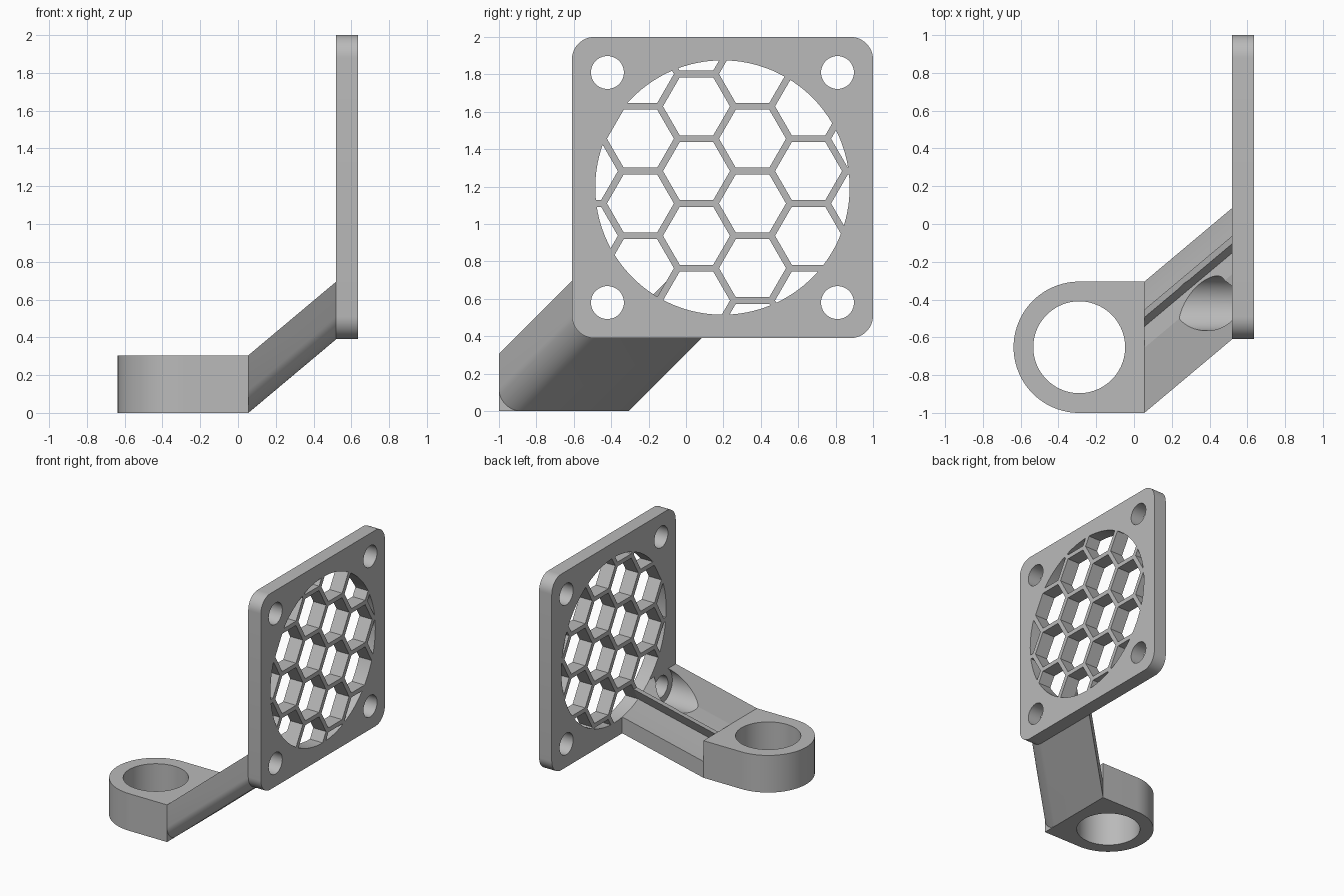
import bpy, bmesh, math
from math import sin, cos, pi
from mathutils import Vector

if "Cube" in bpy.data.objects:
    bpy.data.objects.remove(bpy.data.objects["Cube"], do_unlink=True)

# Shared dimensions
PLATE_X0, PLATE_X1, ARM_X0 = 0.52, 0.635, 0.055
CY, CZ, HALF, CORNER = 0.195, 1.195, 0.805, 0.12
FAN_R, SCREW_OFF, SCREW_R = 0.68, 0.615, 0.088
SLOPE = 0.39 / (PLATE_X0 - ARM_X0)
PITCH, HEX_R = 0.346, 0.179

grey = bpy.data.materials.new("light grey plastic")
grey.use_nodes = True
GREY = (0.49, 0.49, 0.49, 1)
grey.diffuse_color = GREY
grey.node_tree.nodes["Principled BSDF"].inputs["Base Color"].default_value = GREY


def arc(cx, cy, r, a0=0.0, a1=2 * pi, n=64, closed=True):
    steps = n if closed else n - 1
    return [Vector((cx + r * cos(a0 + (a1 - a0) * i / steps),
                    cy + r * sin(a0 + (a1 - a0) * i / steps))) for i in range(n)]


def prisms(name, outlines, place, lo, hi):
    """Extrude 2D outlines between lo and hi; place maps (u, v, depth) to 3D."""
    bm = bmesh.new()
    for pts in outlines:
        ends = [[bm.verts.new(place(p.x, p.y, d)) for p in pts] for d in (lo, hi)]
        bm.faces.new(ends[0])
        bm.faces.new(ends[1])
        for i in range(len(pts)):
            j = (i + 1) % len(pts)
            bm.faces.new((ends[0][i], ends[0][j], ends[1][j], ends[1][i]))
    bmesh.ops.recalc_face_normals(bm, faces=bm.faces)
    me = bpy.data.meshes.new(name)
    bm.to_mesh(me)
    bm.free()
    me.materials.append(grey)
    ob = bpy.data.objects.new(name, me)
    bpy.context.collection.objects.link(ob)
    return ob


def along_x(u, v, d):
    return (d, u, v)


def along_arm(u, v, d):
    s = SLOPE * (d - PLATE_X0)
    return (d, u + s, v + s)


def along_z(u, v, d):
    return (u, v, d)


def cut(ob, cutter):
    mod = ob.modifiers.new("cut", 'BOOLEAN')
    mod.operation, mod.solver, mod.object = 'DIFFERENCE', 'EXACT', cutter
    bpy.context.view_layer.objects.active = ob
    bpy.ops.object.modifier_apply(modifier=mod.name)
    bpy.data.objects.remove(cutter, do_unlink=True)


def clip(poly, point, normal):
    """Keep the part of a convex polygon behind a line."""
    out = []
    for a, b in zip(poly, poly[1:] + poly[:1]):
        da, db = (a - point).dot(normal), (b - point).dot(normal)
        if da <= 0:
            out.append(a)
        if da * db < 0:
            out.append(a.lerp(b, da / (da - db)))
    return out


# Honeycomb openings, each hexagon trimmed to the round fan opening
cells = []
for col in range(-3, 4):
    for row in range(-3, 4):
        centre = Vector((0.056 + col * PITCH * sin(pi / 3),
                         1.283 + (row + 0.5 * (col % 2)) * PITCH))
        poly = arc(CY, CZ, FAN_R, n=128)
        for k in range(6):
            n = Vector((cos(pi / 6 + k * pi / 3), sin(pi / 6 + k * pi / 3)))
            if poly:
                poly = clip(poly, centre + n * HEX_R * cos(pi / 6), n)
        if len(poly) > 2:
            cells.append(poly)

# Fan plate with rounded corners, screw holes and grille
outline = []
inner = HALF - CORNER
for k, (sy, sz) in enumerate(((1, 1), (-1, 1), (-1, -1), (1, -1))):
    outline += arc(CY + sy * inner, CZ + sz * inner, CORNER,
                   k * pi / 2, (k + 1) * pi / 2, 12, False)
plate = prisms("fan_plate", [outline], along_x, PLATE_X0, PLATE_X1)
screws = [arc(CY + sy * SCREW_OFF, CZ + sz * SCREW_OFF, SCREW_R, n=48)
          for sy in (-1, 1) for sz in (-1, 1)]
cut(plate, prisms("grille_cutter", cells + screws, along_x, 0.4, 0.8))

# Slanted arm: the lower corner of the plate carried down to the mount
y0, z0 = CY - HALF, CZ - HALF
section = arc(y0 + CORNER, z0 + CORNER, CORNER, pi, 1.5 * pi, 12, False)
section += [Vector((0.085, z0)), Vector((0.085, 0.695)), Vector((y0, 0.695))]
arm = prisms("slanted_arm", [section], along_arm, ARM_X0, PLATE_X0)
cut(arm, prisms("airflow_cutter", cells, along_arm, -0.05, 0.6))
recess = arc(CY - SCREW_OFF, CZ - SCREW_OFF, 0.145, n=64)
cut(arm, prisms("recess_cutter", [recess], along_x, 0.235, 0.6))

# Mounting ring with a straight tab towards the arm
MX, MY, MR = -0.29, -0.6525, 0.3475
tab = arc(MX, MY, MR, pi / 2, 1.5 * pi, 49, False)
tab += [Vector((ARM_X0, MY - MR)), Vector((ARM_X0, MY + MR))]
mount = prisms("mounting_ring", [tab], along_z, 0, 0.305)
cut(mount, prisms("bore_cutter", [arc(MX, MY, 0.243, n=96)], along_z, -0.1, 0.5))

# Smooth the round walls, keep the edges crisp
bpy.ops.object.select_all(action='DESELECT')
for ob in (plate, arm, mount):
    ob.select_set(True)
bpy.context.view_layer.objects.active = plate
bpy.ops.object.shade_smooth_by_angle(angle=math.radians(30))
